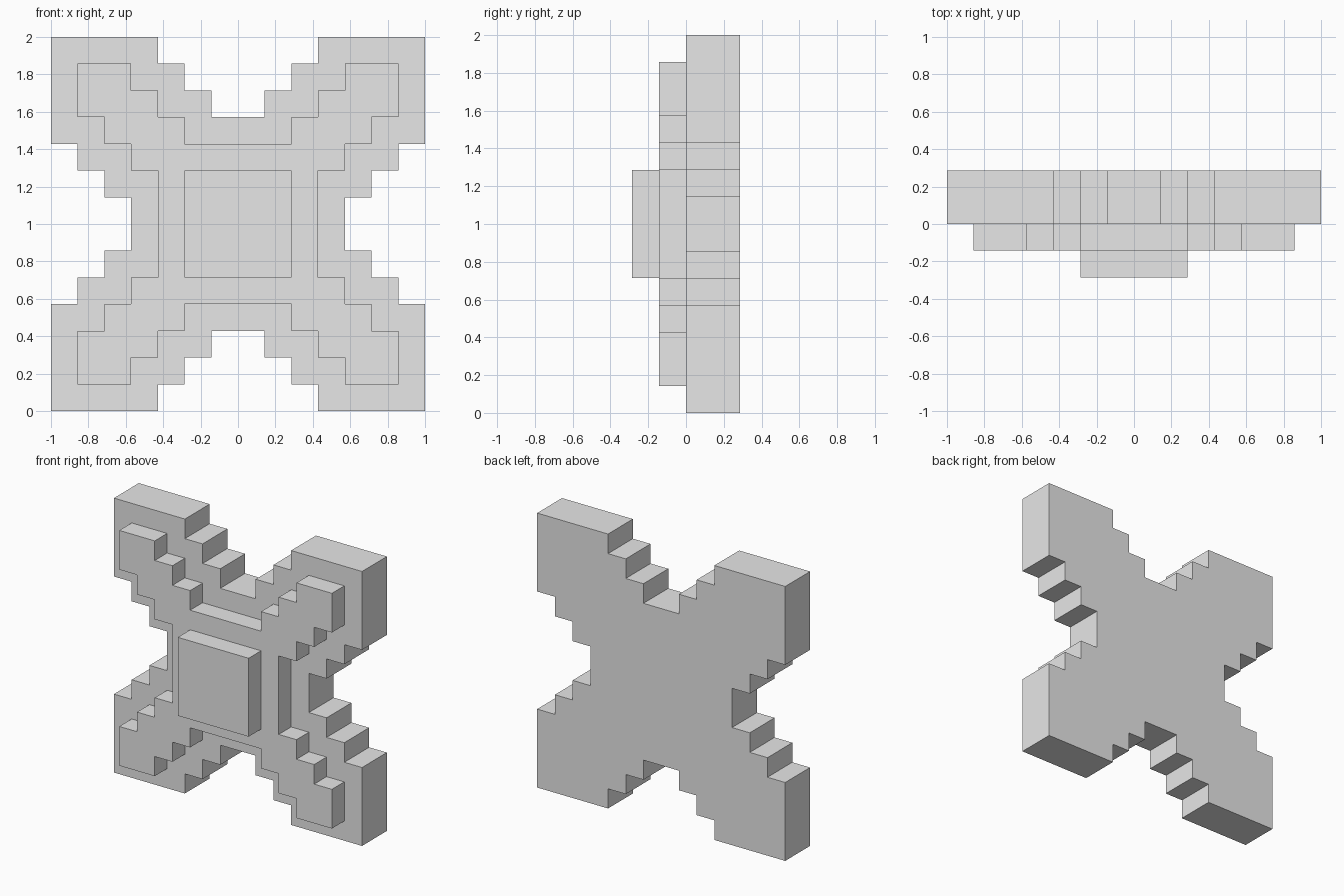
import bpy
import bmesh

if "Cube" in bpy.data.objects:
    bpy.data.objects.remove(bpy.data.objects["Cube"], do_unlink=True)

U = 1 / 7  # one step of the stair-cut outline

grey = bpy.data.materials.new("plain grey")
grey.use_nodes = True
colour = (0.8, 0.8, 0.8, 1)
grey.diffuse_color = colour
grey.node_tree.nodes["Principled BSDF"].inputs["Base Color"].default_value = colour


def four_way(half):
    """Mirror half a corner on its diagonal, then into all four corners."""
    corner = half + [(z, x) for x, z in reversed(half[:-1])]
    flipped = corner[::-1]
    return (corner + [(-x, z) for x, z in flipped]
            + [(-x, -z) for x, z in corner] + [(x, -z) for x, z in flipped])


def slab(name, half, y_front, y_back):
    """Extrude a four-way symmetric outline between two depths."""
    outline = four_way(half)
    bm = bmesh.new()
    front, back = ([bm.verts.new((x * U, y * U, 1 + z * U)) for x, z in outline]
                   for y in (y_front, y_back))
    bm.faces.new(front)
    bm.faces.new(back[::-1])
    for i in range(len(outline)):
        bm.faces.new((front[i - 1], back[i - 1], back[i], front[i]))
    bmesh.ops.recalc_face_normals(bm, faces=bm.faces)
    mesh = bpy.data.meshes.new(name)
    bm.to_mesh(mesh)
    bm.free()
    mesh.materials.append(grey)
    obj = bpy.data.objects.new(name, mesh)
    bpy.context.collection.objects.link(obj)
    return obj


# Thick stepped cross at the back
slab("back_cross", [(4, 1), (5, 1), (5, 2), (6, 2), (6, 3), (7, 3), (7, 7)], 0, 2)

# Thinner, narrower cross in front of it
slab("raised_cross", [(3, 2), (4, 2), (4, 3), (5, 3), (5, 4), (6, 4), (6, 6)], -1, 0)

# Square plate in the middle
slab("centre_plate", [(2, 2)], -2, -1)
